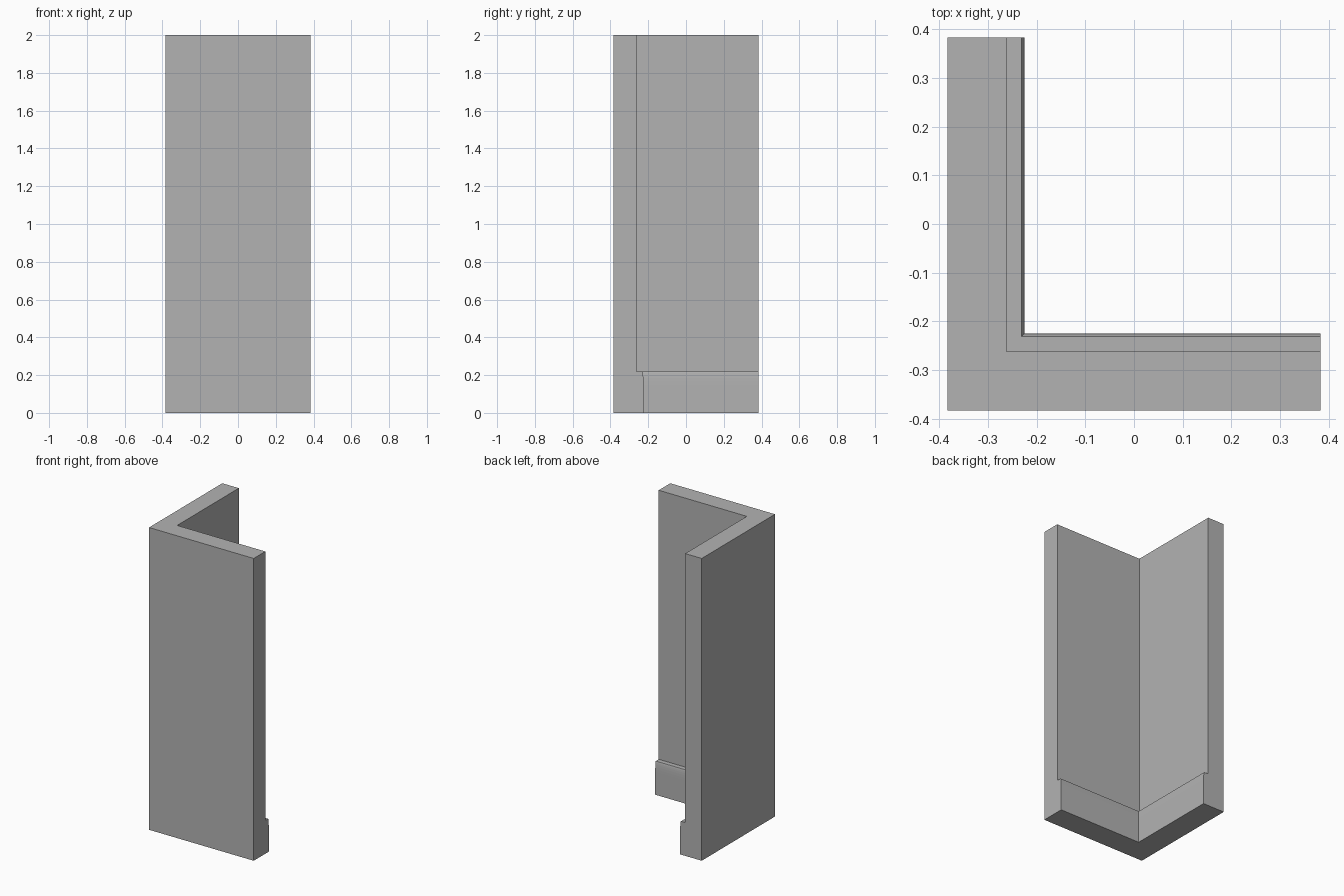
import bpy, bmesh, math

if "Cube" in bpy.data.objects:
    bpy.data.objects.remove(bpy.data.objects["Cube"])

H = 0.383            # half width of the corner
WALL = 0.121         # wall thickness
SKIRT = 0.158        # thickness at the skirting
SKIRT_TOP = 0.22

# Cross-section (depth from outer face, height): wall with eased skirting
profile = [(0, 0), (SKIRT, 0)]
for i in range(7):
    a = math.radians(90 * i / 6)
    profile.append((SKIRT - 0.006 + 0.006 * math.cos(a),
                    0.15 + (SKIRT_TOP - 0.15) * math.sin(a)))
profile += [(WALL, SKIRT_TOP), (WALL, 2), (0, 2)]

# Sweep the section round the mitred L-shaped corner
bm = bmesh.new()
rings = [[], [], []]
for d, z in profile:
    inner = -H + d
    for ring, (x, y) in zip(rings, [(H, inner), (inner, inner), (inner, H)]):
        ring.append(bm.verts.new((x, y, z)))
n = len(profile)
for a, b in zip(rings, rings[1:]):
    for i in range(n):
        j = (i + 1) % n
        bm.faces.new((a[i], a[j], b[j], b[i]))
bm.faces.new(rings[0])
bm.faces.new(list(reversed(rings[2])))
bmesh.ops.recalc_face_normals(bm, faces=bm.faces)

mesh = bpy.data.meshes.new("corner_wall_with_skirting")
bm.to_mesh(mesh)
bm.free()
wall = bpy.data.objects.new("corner_wall_with_skirting", mesh)
bpy.context.collection.objects.link(wall)

# Plain grey finish
grey = bpy.data.materials.new("plain grey")
grey.diffuse_color = (0.45, 0.45, 0.45, 1)
grey.use_nodes = True
grey.node_tree.nodes["Principled BSDF"].inputs["Base Color"].default_value = grey.diffuse_color
mesh.materials.append(grey)
